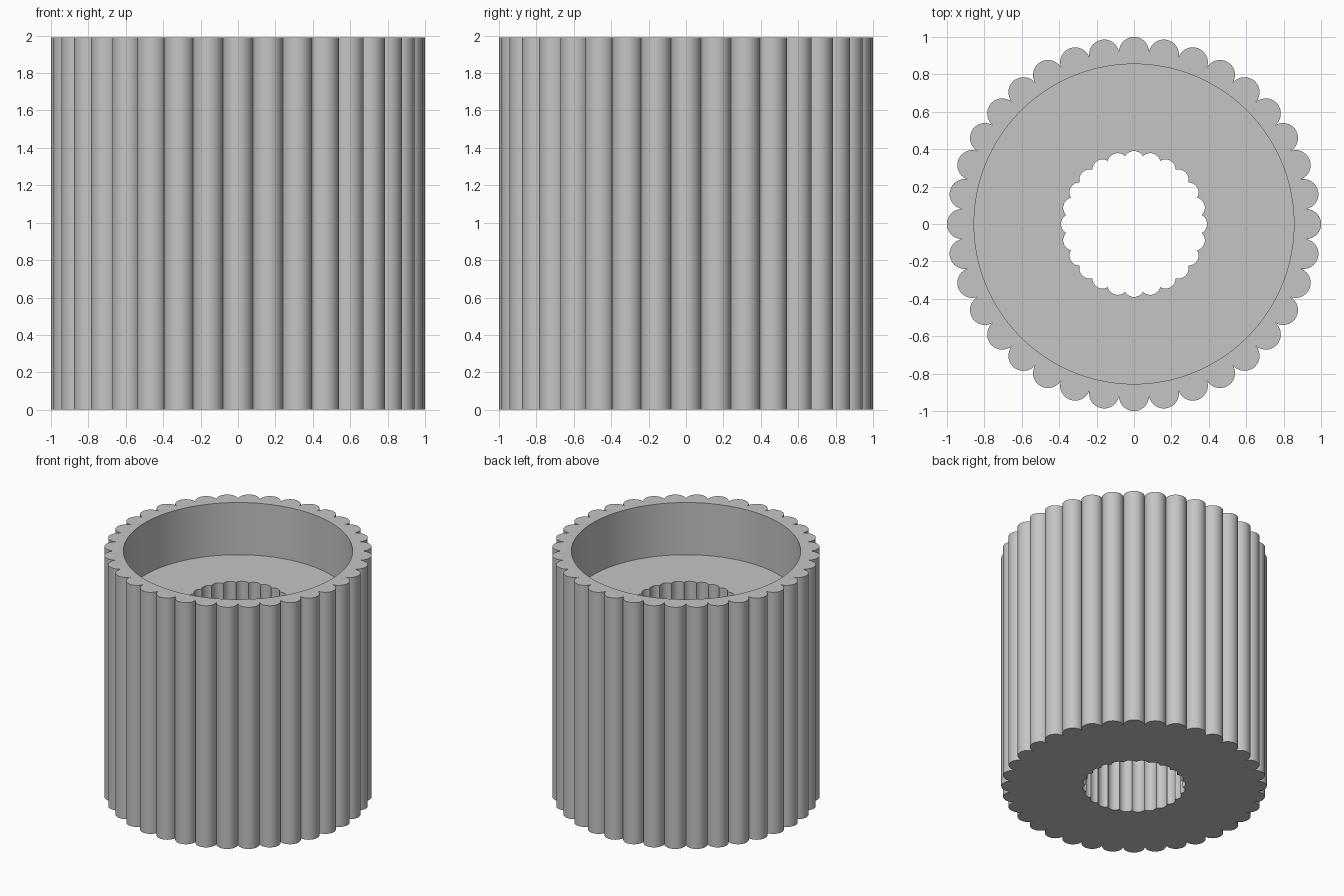
import bpy, bmesh
from math import sin, cos, sqrt, atan2, pi

cube = bpy.data.objects.get("Cube")
if cube:
    bpy.data.objects.remove(cube, do_unlink=True)

STEPS = 720          # points in every ring
HEIGHT = 1.99
FLOOR = 1.56         # floor of the upper recess


def lobed_ring(count, centre, radius):
    """Outline of overlapping round lobes set evenly around a circle."""
    half = pi / count
    cusp = centre * cos(half) + sqrt(radius ** 2 - (centre * sin(half)) ** 2)
    sweep = atan2(cusp * sin(half), cusp * cos(half) - centre)
    per = STEPS // count
    pts = []
    for i in range(count):
        turn = 2 * pi * i / count
        for k in range(per):
            a = turn - sweep + 2 * sweep * k / per
            pts.append((centre * cos(turn) + radius * cos(a),
                        centre * sin(turn) + radius * sin(a)))
    return pts


def round_ring(radius):
    start = -pi / 36
    return [(radius * cos(start + 2 * pi * k / STEPS),
             radius * sin(start + 2 * pi * k / STEPS)) for k in range(STEPS)]


# Material
grey = bpy.data.materials.new("plain grey")
grey.use_nodes = True
colour = (0.56, 0.56, 0.56, 1)
grey.diffuse_color = colour
grey.node_tree.nodes["Principled BSDF"].inputs["Base Color"].default_value = colour

# Outlines: fluted outside, round recess, fluted bore
outside = lobed_ring(36, 0.9197, 0.0803)
recess = round_ring(0.855)
bore = lobed_ring(24, 0.335, 0.055)

# Closed chain of rings around the wall section
section = [(outside, 0), (outside, HEIGHT), (recess, HEIGHT),
           (recess, FLOOR), (bore, FLOOR), (bore, 0)]
bm = bmesh.new()
rings = [[bm.verts.new((x, y, z)) for x, y in pts] for pts, z in section]
for i, low in enumerate(rings):
    high = rings[(i + 1) % len(rings)]
    for k in range(STEPS):
        n = (k + 1) % STEPS
        bm.faces.new((low[k], low[n], high[n], high[k]))
bmesh.ops.recalc_face_normals(bm, faces=bm.faces)

mesh = bpy.data.meshes.new("fluted_sleeve")
bm.to_mesh(mesh)
bm.free()
mesh.materials.append(grey)
sleeve = bpy.data.objects.new("fluted_sleeve", mesh)
bpy.context.collection.objects.link(sleeve)

# Smooth flutes with crisp rims and grooves
bpy.ops.object.select_all(action='DESELECT')
sleeve.select_set(True)
bpy.context.view_layer.objects.active = sleeve
bpy.ops.object.shade_smooth_by_angle(angle=pi / 6)
